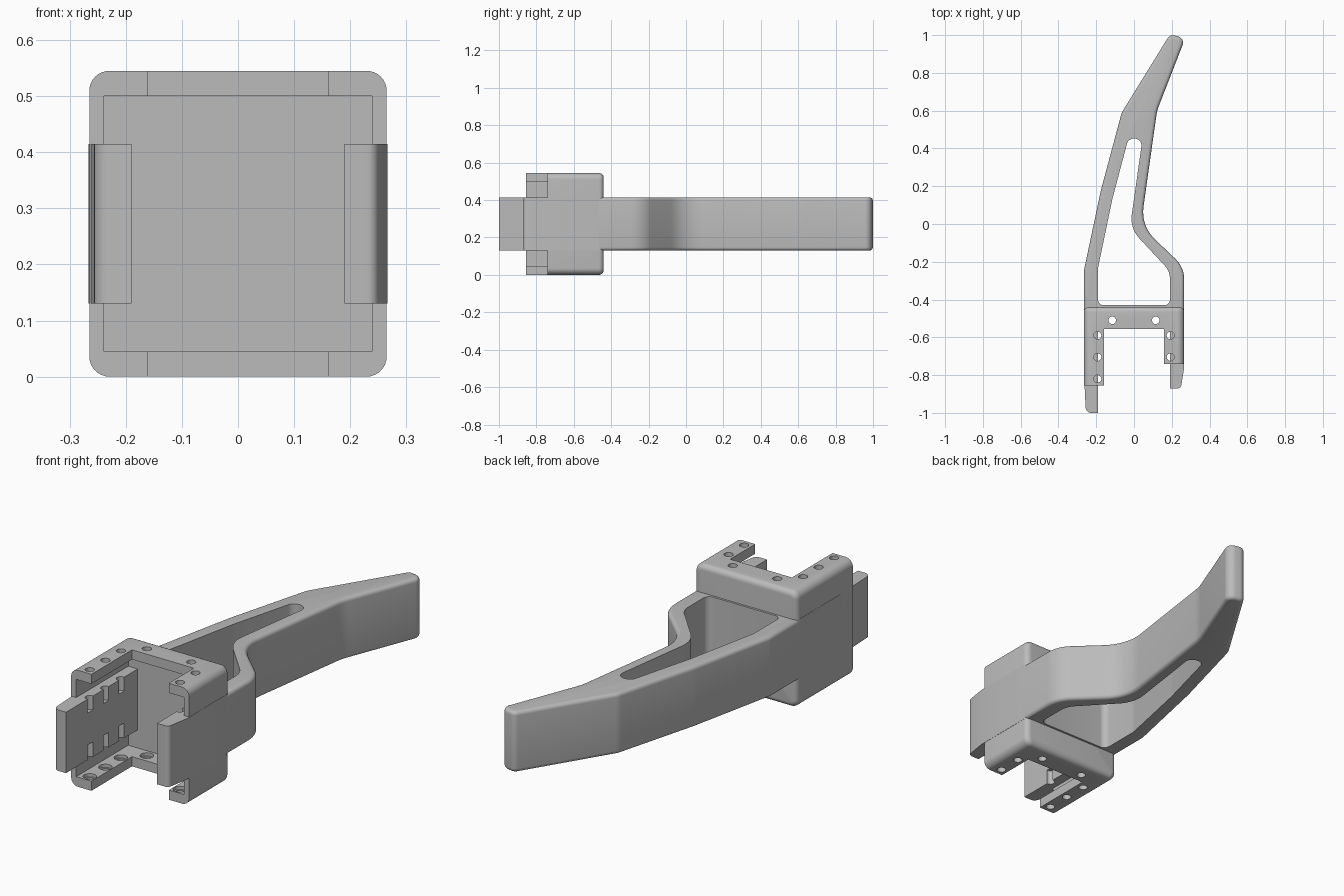
import bpy, bmesh, math
from mathutils import Matrix, Vector

if "Cube" in bpy.data.objects:
    bpy.data.objects.remove(bpy.data.objects["Cube"])

grey = bpy.data.materials.new("plain_grey")
grey.use_nodes = True
grey.diffuse_color = (0.5, 0.5, 0.5, 1)
grey.node_tree.nodes["Principled BSDF"].inputs["Base Color"].default_value = (0.5, 0.5, 0.5, 1)


def fillet(corners, steps=8):
    """Round each (x, y, radius) corner of a closed outline."""
    out = []
    for i, (x, y, r) in enumerate(corners):
        p = Vector((x, y))
        a = (Vector(corners[i - 1][:2]) - p).normalized()
        b = (Vector(corners[(i + 1) % len(corners)][:2]) - p).normalized()
        if r == 0:
            out.append(p)
            continue
        half = a.angle(b) / 2
        centre = p + (a + b).normalized() * (r / math.sin(half))
        start = p + a * (r / math.tan(half)) - centre
        end = p + b * (r / math.tan(half)) - centre
        sweep = start.angle_signed(end)
        for k in range(steps + 1):
            out.append(centre + Matrix.Rotation(-sweep * k / steps, 2) @ start)
    return out


def prism(name, outline, low, high, round_low=0, round_high=0, turn=None):
    """Extrude an outline along z, rounding its end rims."""
    bm = bmesh.new()
    base = bm.faces.new([bm.verts.new((p[0], p[1], low)) for p in outline])
    top = bmesh.ops.extrude_face_region(bm, geom=[base], use_keep_orig=True)
    bmesh.ops.translate(bm, vec=(0, 0, high - low),
                        verts=[v for v in top["geom"] if isinstance(v, bmesh.types.BMVert)])
    bmesh.ops.recalc_face_normals(bm, faces=bm.faces)
    for level, width in ((low, round_low), (high, round_high)):
        if width:
            rim = [e for e in bm.edges if all(abs(v.co.z - level) < 1e-5 for v in e.verts)]
            bmesh.ops.bevel(bm, geom=rim, offset=width, segments=5, profile=0.5, affect='EDGES')
    if turn:
        bm.transform(turn)
    bmesh.ops.recalc_face_normals(bm, faces=bm.faces)
    mesh = bpy.data.meshes.new(name)
    bm.to_mesh(mesh)
    bm.free()
    obj = bpy.data.objects.new(name, mesh)
    mesh.materials.append(grey)
    bpy.context.collection.objects.link(obj)
    return obj


def box(name, x0, x1, y0, y1, z0, z1):
    return prism(name, [(x0, y0), (x1, y0), (x1, y1), (x0, y1)], z0, z1)


def disc(x, y, r):
    return [(x + r * math.cos(t * math.tau / 20), y + r * math.sin(t * math.tau / 20))
            for t in range(20)]


def activate(obj):
    bpy.ops.object.select_all(action='DESELECT')
    obj.select_set(True)
    bpy.context.view_layer.objects.active = obj


def cut(obj, cutters):
    activate(obj)
    for c in cutters:
        mod = obj.modifiers.new("cut", 'BOOLEAN')
        mod.operation, mod.solver, mod.object = 'DIFFERENCE', 'EXACT', c
        bpy.ops.object.modifier_apply(modifier=mod.name)


Z0, Z1, W, IN = 0.13, 0.415, 0.266, 0.19

# Curved grip with a long finger opening
grip = prism("grip", fillet([
    (-W, -0.465, 0), (-W, -0.25, 0.15), (-0.175, 0.18, 0.5), (-0.065, 0.59, 0.1),
    (0.19, 1.003, 0.03), (0.272, 0.985, 0.035), (0.122, 0.6, 0.25),
    (0.036, -0.01, 0.2), (W, -0.229, 0.15), (W, -0.465, 0)]), Z0, Z1, 0.018, 0.018)
opening = prism("opening_cutter", fillet([
    (-IN, -0.43, 0.03), (-IN, -0.23, 0.1), (-0.115, 0.13, 0.3), (-0.03, 0.452, 0.036),
    (0.045, 0.452, 0.036), (-0.022, -0.022, 0.15), (IN, -0.25, 0.1), (IN, -0.43, 0.03)]),
    -0.1, 0.7)
cut(grip, [opening])

# Side plates reaching forward, one longer than the other
right_plate = prism("right_plate", fillet([
    (-IN, -0.46, 0), (-W, -0.46, 0), (-W, -0.76, 0), (-0.255, -1, 0.03), (-IN, -1, 0)]), Z0, Z1)
left_plate = prism("left_plate", fillet([
    (IN, -0.46, 0), (W, -0.46, 0), (W, -0.76, 0), (0.248, -0.87, 0.02), (IN, -0.87, 0)]), Z0, Z1)

# Rounded housing, open at the front, with flanged top and bottom
H, TOP, WALL = 0.265, 0.545, 0.045
to_front = Matrix.Rotation(math.pi / 2, 4, 'X')
housing = prism("housing", fillet([
    (-H, 0, 0.036), (H, 0, 0.036), (H, TOP, 0.036), (-H, TOP, 0.036)]),
    0.44, 0.855, round_low=0.025, turn=to_front)
shape_cutters = [
    box("cavity_cutter", -0.239, 0.239, -1.1, -0.47, WALL, TOP - WALL),
    box("notch_cutter", -0.16, 0.16, -1.1, -0.555, -0.1, 0.7),
    box("short_side_cutter", 0.1, 0.4, -1.1, -0.74, -0.1, 0.7)]
cut(housing, shape_cutters)

# Screw holes with wider recesses on the inner side of the flanges
holes = [(-0.115, -0.51), (0.115, -0.51), (-0.193, -0.59), (-0.193, -0.705),
         (-0.193, -0.82), (0.193, -0.59), (0.193, -0.705)]
drills, recesses = [], []
for x, y in holes:
    for low, high in ((-0.1, 0.2), (0.35, 0.7)):
        drills.append(prism("drill_cutter", disc(x, y, 0.02), low, high))
    for low, high in ((0.03, 0.1), (TOP - 0.1, TOP - 0.03)):
        recesses.append(prism("recess_cutter", disc(x, y, 0.029), low, high))
cut(housing, drills + recesses)
cut(right_plate, [d for d in drills if d.data.vertices[0].co.x < -0.15])
cut(left_plate, [d for d in drills if d.data.vertices[0].co.x > 0.15])

for c in [opening] + shape_cutters + drills + recesses:
    bpy.data.objects.remove(c)
for part in (grip, right_plate, left_plate, housing):
    activate(part)
    bpy.ops.object.shade_smooth_by_angle(angle=math.radians(30))
